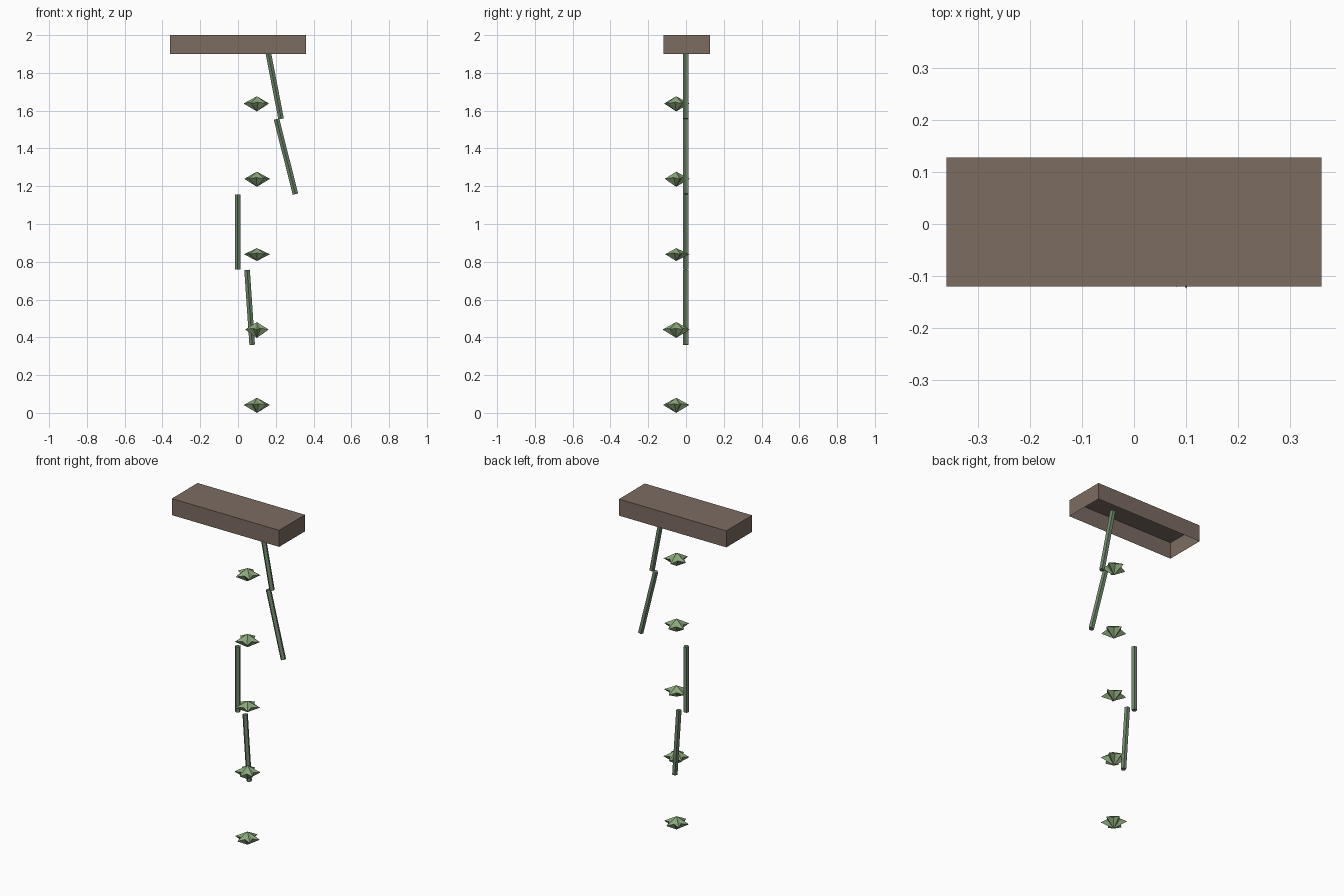
import bpy, bmesh
from math import sin, cos, pi, radians
from mathutils import Vector

if "Cube" in bpy.data.objects:
    bpy.data.objects.remove(bpy.data.objects["Cube"])


def material(name, color):
    m = bpy.data.materials.new(name)
    m.diffuse_color = (*color, 1)
    m.use_nodes = True
    m.node_tree.nodes["Principled BSDF"].inputs["Base Color"].default_value = m.diffuse_color
    return m


WOOD = material("planter_brown", (0.20, 0.15, 0.12))
STEM = material("stem_green", (0.16, 0.25, 0.15))
LEAF = material("leaf_green", (0.26, 0.39, 0.20))


def finish(bm, name, mat):
    bmesh.ops.recalc_face_normals(bm, faces=bm.faces)
    me = bpy.data.meshes.new(name)
    bm.to_mesh(me)
    bm.free()
    me.materials.append(mat)
    ob = bpy.data.objects.new(name, me)
    bpy.context.collection.objects.link(ob)
    return ob


# Planter box: thin shell, open underneath
bm = bmesh.new()
bmesh.ops.create_cube(bm, size=1)
bm.faces.ensure_lookup_table()
bottom = min(bm.faces, key=lambda f: f.calc_center_median().z)
bmesh.ops.delete(bm, geom=[bottom], context='FACES_ONLY')
for v in bm.verts:
    v.co = (v.co.x * 0.72, v.co.y * 0.247 + 0.004, v.co.z * 0.1 + 1.95)
finish(bm, "planter_box", WOOD)


# Vine segments: five-sided rods with a ridge towards the front
def vine(name, top, base, r=0.0155):
    top, base = Vector(top), Vector(base)
    axis = (top - base).normalized()
    front = Vector((0, -1, 0))
    side = axis.cross(front)
    bm = bmesh.new()
    rings = [[bm.verts.new(c + front * (r * cos(k * 2 * pi / 5)) + side * (r * sin(k * 2 * pi / 5)))
              for k in range(5)] for c in (base, top)]
    for ring in rings:
        bm.faces.new(ring)
    for k in range(5):
        j = (k + 1) % 5
        bm.faces.new((rings[0][k], rings[0][j], rings[1][j], rings[1][k]))
    finish(bm, name, STEM)


for i, (xt, xb, zb) in enumerate([(0.048, 0.075, 0.36), (-0.002, -0.002, 0.76),
                                  (0.204, 0.304, 1.158), (0.151, 0.228, 1.557)]):
    vine(f"vine_segment_{i + 1}", (xt, 0, zb + 0.397), (xb, 0, zb))


# Leaf clusters: star-shaped double pyramids
def leaf_cluster(name, z, points, turn, h, r_tip=0.072, r_in=0.04):
    bm = bmesh.new()
    c = Vector((0.1, -0.052, z))
    ring = []
    for k in range(points * 2):
        a = radians(turn) + k * pi / points
        r, lift = (r_tip, 0.002) if k % 2 == 0 else (r_in, 0.009)
        ring.append(bm.verts.new(c + Vector((r * cos(a), r * sin(a), lift))))
    peak = bm.verts.new(c + Vector((0, 0, h)))
    foot = bm.verts.new(c - Vector((0, 0, h)))
    for k, v in enumerate(ring):
        w = ring[(k + 1) % len(ring)]
        bm.faces.new((v, w, peak))
        bm.faces.new((w, v, foot))
    finish(bm, name, LEAF)


for i, (points, turn, h) in enumerate([(6, 15, 0.04), (6, 90, 0.042), (5, 90, 0.034),
                                       (5, 87, 0.04), (5, 99, 0.04)]):
    leaf_cluster(f"leaf_cluster_{i + 1}", 0.04 + i * 0.399, points, turn, h)
